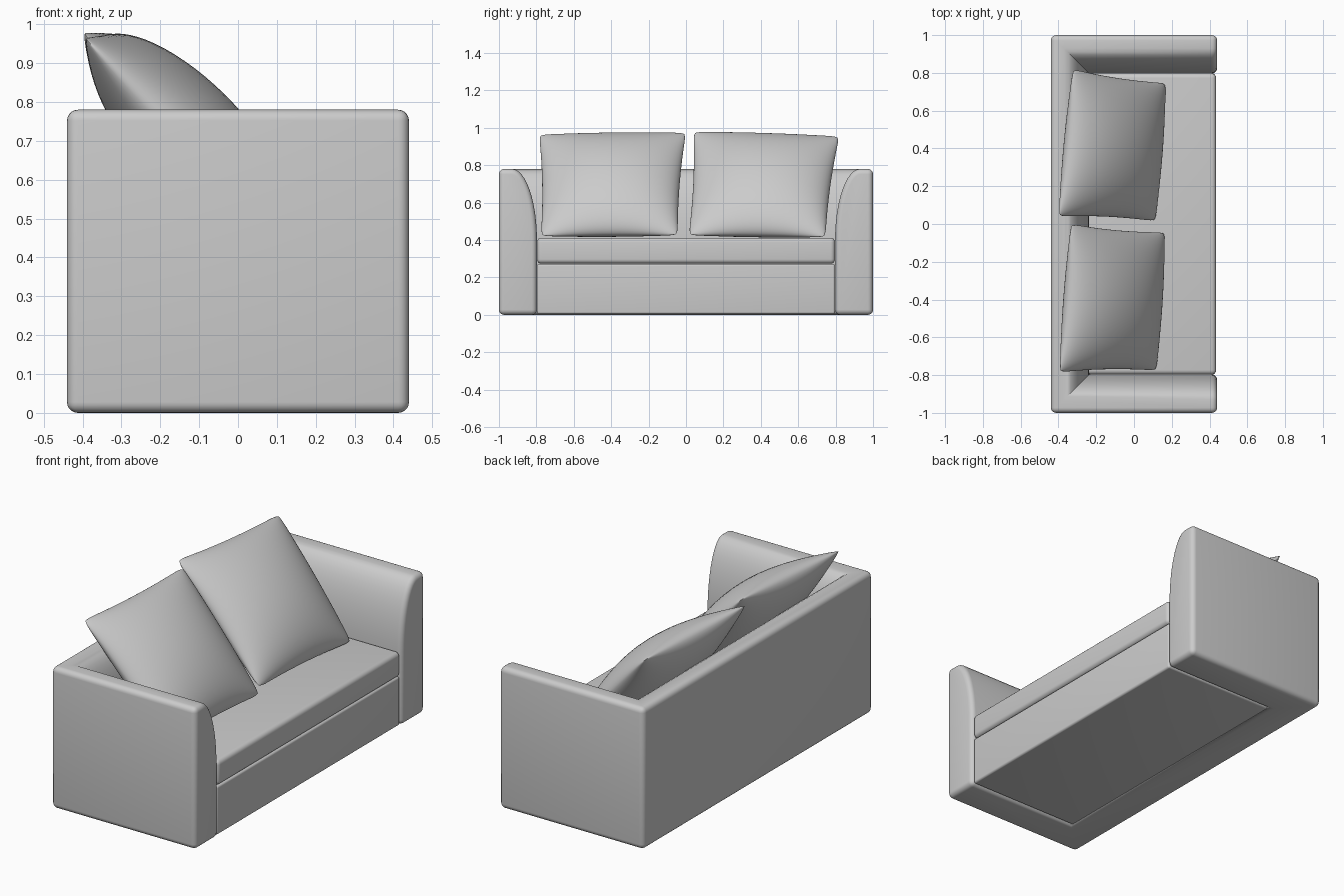
import bpy, bmesh, math
from mathutils import Vector

if "Cube" in bpy.data.objects:
    bpy.data.objects.remove(bpy.data.objects["Cube"])


def finish(bm, name, angle=40):
    bmesh.ops.recalc_face_normals(bm, faces=bm.faces)
    mesh = bpy.data.meshes.new(name)
    bm.to_mesh(mesh)
    bm.free()
    ob = bpy.data.objects.new(name, mesh)
    bpy.context.collection.objects.link(ob)
    bpy.ops.object.select_all(action='DESELECT')
    bpy.context.view_layer.objects.active = ob
    ob.select_set(True)
    bpy.ops.object.shade_smooth_by_angle(angle=math.radians(angle))
    return ob


def round_edges(bm, radius):
    # round only the outward-facing sharp edges
    bmesh.ops.recalc_face_normals(bm, faces=bm.faces)
    edges = [e for e in bm.edges if e.calc_face_angle_signed(0) > math.radians(45)]
    bmesh.ops.bevel(bm, geom=edges, offset=radius, segments=5, profile=0.5,
                    affect='EDGES', clamp_overlap=True)


def rounded_box(name, lo, hi, radius):
    bm = bmesh.new()
    bmesh.ops.create_cube(bm, size=1)
    for v in bm.verts:
        v.co = Vector([lo[i] + (v.co[i] + 0.5) * (hi[i] - lo[i]) for i in range(3)])
    round_edges(bm, radius)
    return finish(bm, name)


# Arms and back: one curved section swept round a U with mitred corners
section = [(0, 0), (0.203, 0)]
N = 12
for i in range(N + 1):
    a = math.pi / 2 * i / N
    section.append((0.07 + 0.133 * math.cos(a), 0.40 + 0.38 * math.sin(a)))
section.append((0, 0.78))

bm = bmesh.new()
stations = [lambda d: (0.44, 1 - d), lambda d: (-0.44 + d, 1 - d),
            lambda d: (-0.44 + d, -1 + d), lambda d: (0.44, -1 + d)]
rings = [[bm.verts.new((*s(d), z)) for d, z in section] for s in stations]
count = len(section)
for a, b in zip(rings, rings[1:]):
    for i in range(count):
        j = (i + 1) % count
        bm.faces.new((a[i], a[j], b[j], b[i]))
bm.faces.new(rings[0])
bm.faces.new(rings[-1])
round_edges(bm, 0.028)
finish(bm, "arms_and_back")

# Base and seat cushion
rounded_box("base", (-0.25, -0.797, 0.004), (0.43, 0.797, 0.273), 0.012)
rounded_box("seat", (-0.25, -0.797, 0.274), (0.435, 0.797, 0.412), 0.024)


# Scatter cushions: puffed squares spanned between four corners
def pillow(name, corners, puff=0.14, n=32):
    A, B, C, D = [Vector(c) for c in corners]
    normal = (D - A).cross(B - A).normalized()
    bm = bmesh.new()

    def point(s, t, side):
        u, v = math.sin(s * math.pi / 2), math.sin(t * math.pi / 2)
        h = puff * (max(0, 1 - u * u) * max(0, 1 - v * v)) ** 0.55
        pu = u * (1 - 0.03 * (1 - v * v) - 0.025 * v ** 20)
        pv = v * (1 - 0.03 * (1 - u * u) - 0.025 * u ** 20)
        p = (A.lerp(B, (pu + 1) / 2)).lerp(D.lerp(C, (pu + 1) / 2), (pv + 1) / 2)
        return p + normal * h * side

    for side in (1, -1):
        g = [[bm.verts.new(point(2 * i / n - 1, 2 * j / n - 1, side))
              for j in range(n + 1)] for i in range(n + 1)]
        for i in range(n):
            for j in range(n):
                bm.faces.new((g[i][j], g[i + 1][j], g[i + 1][j + 1], g[i][j + 1]))
    bmesh.ops.remove_doubles(bm, verts=bm.verts, dist=0.0003)
    return finish(bm, name, 60)


pillow("right_pillow", [(-0.40, 0.04, 0.98), (-0.325, 0.82, 0.955),
                        (0.17, 0.745, 0.415), (0.115, 0.015, 0.425)])
pillow("left_pillow", [(-0.395, -0.785, 0.965), (-0.335, 0.0, 0.975),
                       (0.165, -0.045, 0.425), (0.12, -0.775, 0.42)])
